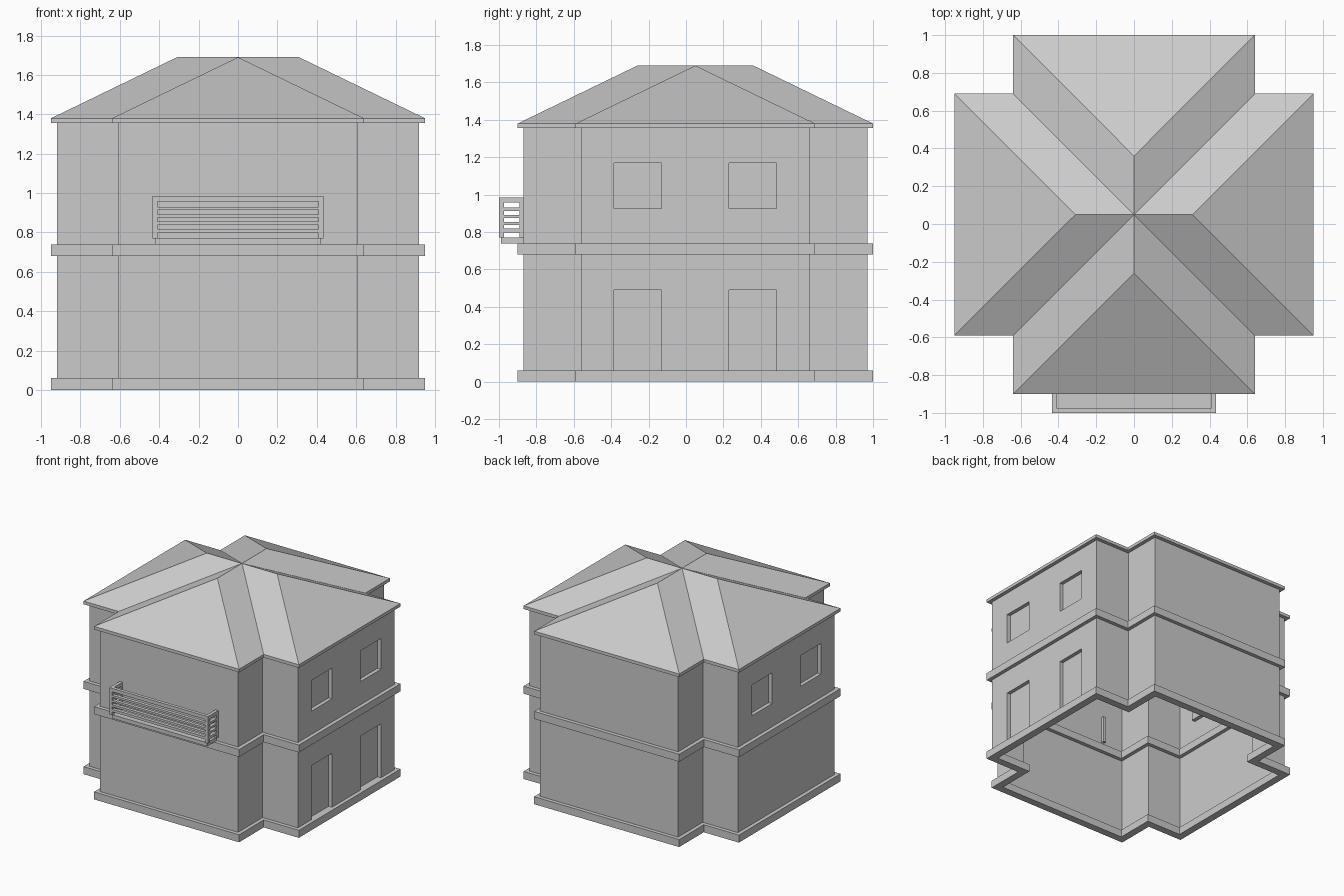
import bpy, bmesh
from mathutils import Vector

if "Cube" in bpy.data.objects:
    bpy.data.objects.remove(bpy.data.objects["Cube"])

CY = 0.05                      # centre of the cross-shaped plan
A, B = 0.92, 0.61              # wing length and wing half width
UP = Vector((0, 0, 1))


def cross(d=0.0):
    """Counter-clockwise outline of the cross plan, grown by d."""
    a, b = A + d, B + d
    pts = []
    for k in range(4):
        for x, y in ((a, -b), (a, b), (b, b)):
            for _ in range(k):
                x, y = -y, x
            pts.append((x, y + CY))
    return pts


def finish(bm, name):
    bmesh.ops.remove_doubles(bm, verts=bm.verts[:], dist=1e-5)
    me = bpy.data.meshes.new(name)
    bm.to_mesh(me)
    bm.free()
    ob = bpy.data.objects.new(name, me)
    bpy.context.collection.objects.link(ob)
    return ob


def face(bm, pts):
    bm.faces.new([bm.verts.new(p) for p in pts])


def ring(name, z0, z1, out=0.03, inn=-0.03):
    """Flat moulding that follows the plan outline."""
    bm = bmesh.new()
    o, i = cross(out), cross(inn)
    prof = [(o, z0), (o, z1), (i, z1), (i, z0)]
    for k in range(12):
        n = (k + 1) % 12
        for j in range(4):
            (p, za), (q, zb) = prof[j], prof[(j + 1) % 4]
            face(bm, [(*p[k], za), (*p[n], za), (*q[n], zb), (*q[k], zb)])
    return finish(bm, name)


def wall(bm, p0, p1, openings, top=1.36, depth=0.03):
    """Wall sheet with recessed panels; openings are (u0, u1, z0, z1) from the middle."""
    p0, p1 = Vector((*p0, 0)), Vector((*p1, 0))
    d = (p1 - p0).normalized()
    half, mid = (p1 - p0).length / 2, (p0 + p1) / 2
    inward = -d.cross(UP) * depth
    us = sorted({-half, half, *[u for o in openings for u in o[:2]]})
    zs = sorted({0.0, top, *[z for o in openings for z in o[2:]]})
    for u0, u1 in zip(us, us[1:]):
        for z0, z1 in zip(zs, zs[1:]):
            q = [mid + d * u + UP * z for u, z in ((u0, z0), (u1, z0), (u1, z1), (u0, z1))]
            if (u0, u1, z0, z1) in [tuple(o) for o in openings] or any(
                    o[0] <= u0 and u1 <= o[1] and o[2] <= z0 and z1 <= o[3] for o in openings):
                r = [p + inward for p in q]
                face(bm, r)
                for k in range(4):
                    n = (k + 1) % 4
                    face(bm, [q[k], q[n], r[n], r[k]])
            else:
                face(bm, q)


def box(bm, x0, x1, y0, y1, z0, z1):
    vs = bmesh.ops.create_cube(bm, size=1)["verts"]
    for v in vs:
        v.co = Vector(((x0 + x1) / 2 + v.co.x * (x1 - x0),
                       (y0 + y1) / 2 + v.co.y * (y1 - y0),
                       (z0 + z1) / 2 + v.co.z * (z1 - z0)))


# Walls: windows on both sides, doors on the right side only
spans = ((-0.435, -0.18), (0.18, 0.435))
windows = [(*s, 0.925, 1.17) for s in spans]
doors = [(*s, 0.06, 0.49) for s in spans]
bm = bmesh.new()
outline = cross()
for k in range(12):
    wall(bm, outline[k], outline[(k + 1) % 12],
         {0: windows + doors, 6: windows}.get(k, []))
finish(bm, "walls")

# Plinth, floor band and eaves
ring("plinth", 0.0, 0.06)
ring("floor_band", 0.68, 0.74)
ring("eaves", 1.355, 1.38)

# Crossed hip roof: one wing turned four times
bm = bmesh.new()
a, b, r, ze, zr = 0.95, 0.64, 0.31, 1.38, 1.69
wing = (
    [(a, -b, ze), (a, b, ze), (r, 0, zr)],
    [(a, b, ze), (b, b, ze), (0, 0, zr), (r, 0, zr)],
    [(b, -b, ze), (a, -b, ze), (r, 0, zr), (0, 0, zr)],
)
for k in range(4):
    for poly in wing:
        pts = []
        for x, y, z in poly:
            for _ in range(k):
                x, y = -y, x
            pts.append((x, y + CY, z))
        face(bm, pts)
finish(bm, "roof")

# Balcony slab
bm = bmesh.new()
box(bm, -0.42, 0.42, -0.99, -0.87, 0.74, 0.77)
finish(bm, "balcony_floor")

# Balcony railing: posts, top rail and slats around three sides
bm = bmesh.new()
for s in (-1, 1):
    x0, x1 = sorted((s * 0.41, s * 0.435))
    box(bm, x0, x1, -1.0, -0.973, 0.77, 0.985)
    box(bm, x0, x1, -0.89, -0.845, 0.77, 0.985)
for z0, z1 in ((0.957, 0.985), (0.913, 0.93), (0.875, 0.89), (0.838, 0.855), (0.797, 0.818)):
    box(bm, -0.41, 0.41, -1.0, -0.973, z0, z1)
    for s in (-1, 1):
        x0, x1 = sorted((s * 0.41, s * 0.435))
        box(bm, x0, x1, -0.973, -0.89, z0, z1)
finish(bm, "balcony_railing")
